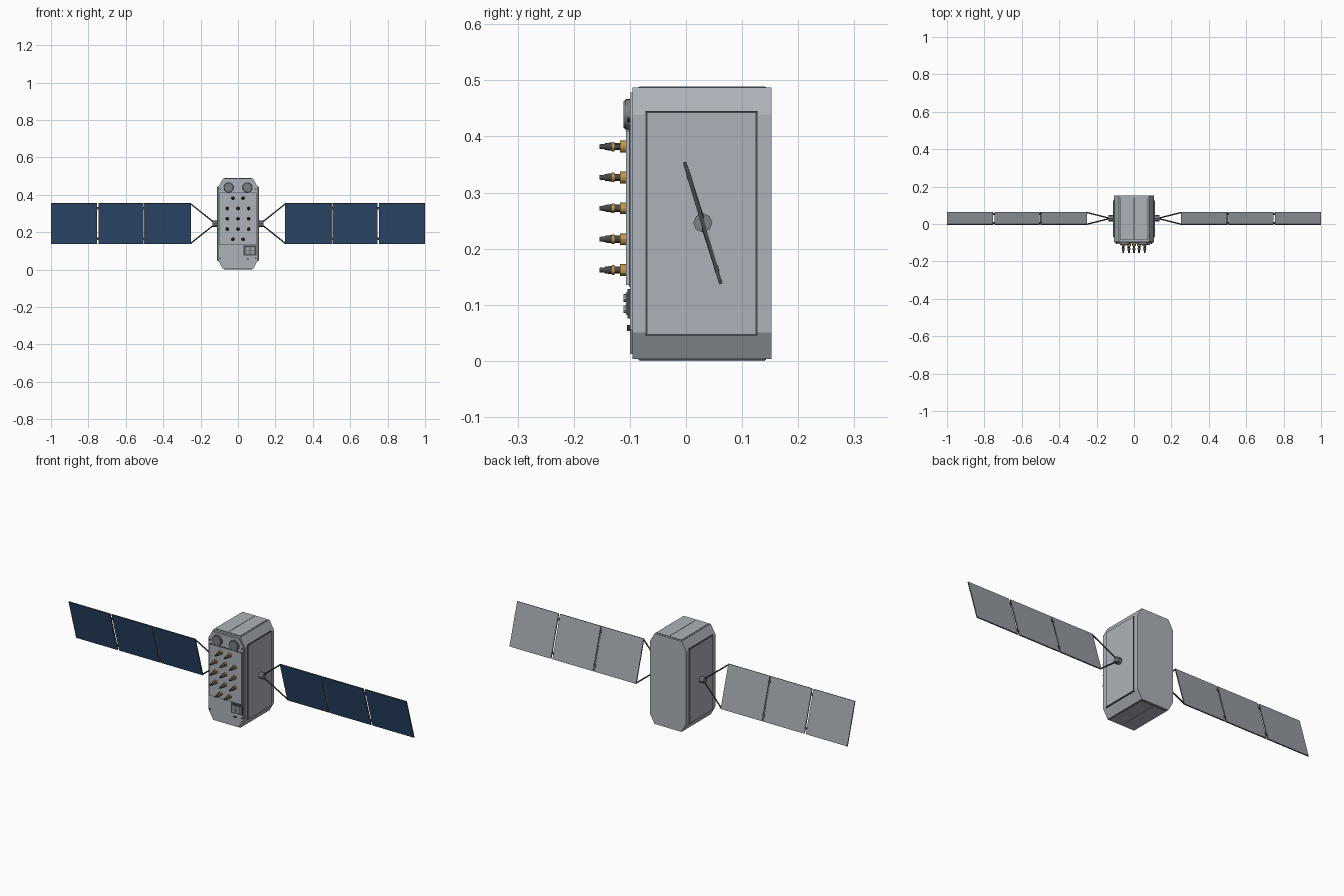
import bpy, bmesh, math
from mathutils import Matrix, Vector

cube = bpy.data.objects.get("Cube")
if cube:
    bpy.data.objects.remove(cube, do_unlink=True)


def material(name, r, g, b):
    m = bpy.data.materials.new(name)
    m.use_nodes = True
    m.diffuse_color = (r, g, b, 1)
    bsdf = next(n for n in m.node_tree.nodes if n.type == 'BSDF_PRINCIPLED')
    bsdf.inputs["Base Color"].default_value = (r, g, b, 1)
    return m


SILVER = material("silver_grey", 0.42, 0.45, 0.49)
GREY = material("panel_back_grey", 0.32, 0.34, 0.37)
STEEL = material("steel_grey", 0.20, 0.22, 0.24)
DARK = material("dark_grey", 0.06, 0.065, 0.07)
BLUE = material("solar_blue", 0.03, 0.08, 0.18)
GOLD = material("gold", 0.55, 0.32, 0.06)


def finish(name, bm, mats, smooth=False):
    bmesh.ops.recalc_face_normals(bm, faces=bm.faces)
    mesh = bpy.data.meshes.new(name)
    bm.to_mesh(mesh)
    bm.free()
    for m in mats:
        mesh.materials.append(m)
    ob = bpy.data.objects.new(name, mesh)
    bpy.context.collection.objects.link(ob)
    if smooth:
        bpy.ops.object.select_all(action='DESELECT')
        ob.select_set(True)
        bpy.context.view_layer.objects.active = ob
        bpy.ops.object.shade_smooth_by_angle()
    return ob


def box(name, x, y, z, mat, matrix=None):
    """Box from three (low, high) ranges."""
    bm = bmesh.new()
    size = [b - a for a, b in (x, y, z)]
    mid = Vector([(a + b) / 2 for a, b in (x, y, z)])
    bmesh.ops.create_cube(bm, size=1, matrix=Matrix.Translation(mid) @ Matrix.Diagonal((*size, 1)))
    ob = finish(name, bm, [mat])
    if matrix:
        ob.matrix_world = matrix
    return ob


def octagon_block(name, half, z0, z1, cx, cz, y0, y1, mat):
    """Chamfered rectangle in x and z, extruded along y."""
    corner = [(half, z0 + cz), (half, z1 - cz), (half - cx, z1), (cx - half, z1),
              (-half, z1 - cz), (-half, z0 + cz), (cx - half, z0), (half - cx, z0)]
    bm = bmesh.new()
    face = bm.faces.new([bm.verts.new((x, y0, z)) for x, z in corner])
    out = bmesh.ops.extrude_face_region(bm, geom=[face])
    bmesh.ops.translate(bm, vec=(0, y1 - y0, 0),
                        verts=[v for v in out['geom'] if isinstance(v, bmesh.types.BMVert)])
    return finish(name, bm, [mat])


def rod(name, a, b, r1, r2, mat, sides=12, smooth=True):
    """Cylinder or cone between two points."""
    a, b = Vector(a), Vector(b)
    turn = (b - a).to_track_quat('Z', 'Y').to_matrix().to_4x4()
    bm = bmesh.new()
    bmesh.ops.create_cone(bm, cap_ends=True, segments=sides, radius1=r1, radius2=r2,
                          depth=(b - a).length,
                          matrix=Matrix.Translation((a + b) / 2) @ turn)
    return finish(name, bm, [mat], smooth)


def span(s, a, b):
    return tuple(sorted((s * a, s * b)))


# Main body and front plates
octagon_block("body", 0.107, 0.003, 0.487, 0.027, 0.048, -0.095, 0.152, SILVER)
octagon_block("front_plate", 0.104, 0.012, 0.478, 0.027, 0.045, -0.1, -0.095, SILVER)
box("antenna_plate_seam", (-0.099, 0.099), (-0.102, -0.1), (0.133, 0.412), DARK)
box("antenna_plate", (-0.097, 0.097), (-0.107, -0.1), (0.135, 0.41), SILVER)

# Top and bottom cover strips over dark seams
for label, z, zs in (("top", 0.487, 0.002), ("bottom", 0.003, -0.003)):
    box(label + "_seam", (-0.074, 0.074), (-0.085, 0.143), tuple(sorted((z, z + zs * 0.4))), DARK)
    for s in (-1, 1):
        box(label + "_cover", span(s, 0.0015, 0.072), (-0.083, 0.141),
            tuple(sorted((z, z + zs))), SILVER)

# Side panels, hubs and bolts
for s, side in ((1, "left"), (-1, "right")):
    box(side + "_side_seam", span(s, 0.105, 0.109), (-0.072, 0.127), (0.045, 0.445), DARK)
    box(side + "_side_panel", span(s, 0.105, 0.111), (-0.069, 0.124), (0.048, 0.442), SILVER)
    rod(side + "_hub", (s * 0.11, 0.03, 0.246), (s * 0.135, 0.03, 0.246),
        0.017, 0.017, STEEL, 8, False)
    for z in (0.06, 0.43):
        rod(side + "_bolt", (s * 0.095, -0.1, z), (s * 0.095, -0.105, z), 0.004, 0.004, DARK, 8)

# Round sensors near the top
for s in (-1, 1):
    x = s * 0.05
    rod("sensor_base", (x, -0.1, 0.439), (x, -0.108, 0.439), 0.028, 0.028, STEEL, 20)
    rod("sensor_cap", (x, -0.108, 0.439), (x, -0.111, 0.439), 0.026, 0.024, STEEL, 20)

# Helical antennas: stacked gold and dark sections
SECTIONS = [(-0.107, -0.118, 0.0105, 0.0105, GOLD), (-0.118, -0.127, 0.0065, 0.0065, DARK),
            (-0.127, -0.132, 0.0085, 0.0085, GOLD), (-0.132, -0.144, 0.0075, 0.006, DARK),
            (-0.144, -0.154, 0.005, 0.004, DARK)]
for row in range(5):
    z = 0.382 - row * 0.055
    for x in ((-0.027, 0.027) if row in (0, 4) else (-0.057, 0, 0.057)):
        for y0, y1, r0, r1, mat in SECTIONS:
            rod("antenna_section", (x, y0, z), (x, y1, z), r0, r1, mat)

# Instrument box with four studs
box("instrument_base", (0.03, 0.1), (-0.104, -0.1), (0.076, 0.128), DARK)
box("instrument_face", (0.038, 0.092), (-0.107, -0.104), (0.082, 0.122), STEEL)
for x in (0.052, 0.078):
    for z in (0.092, 0.112):
        rod("instrument_stud", (x, -0.107, z), (x, -0.111, z), 0.007, 0.007, SILVER, 10)
box("small_connector", (0.045, 0.06), (-0.105, -0.1), (0.053, 0.06), DARK)

# Solar wings, tilted about the hub axis
tilt = Matrix.Translation((0, 0.03, 0.246)) @ Matrix.Rotation(0.29, 4, 'X')
H = 0.1135
for s, side in ((1, "left"), (-1, "right")):
    for x0, x1 in ((0.25, 0.496), (0.504, 0.746), (0.754, 1.0)):
        box(side + "_panel_core", span(s, x0, x1), (-0.0025, 0.002), (-H, H), DARK, tilt)
        box(side + "_solar_cells", span(s, x0 + 0.002, x1 - 0.002), (-0.0035, -0.0025),
            (-H + 0.002, H - 0.002), BLUE, tilt)
        box(side + "_panel_back", span(s, x0 + 0.001, x1 - 0.001), (0.002, 0.003),
            (-H + 0.001, H - 0.001), GREY, tilt)
    for x in (0.5, 0.75):
        for z in (-0.085, 0.085):
            box(side + "_hinge", span(s, x - 0.008, x + 0.008), (-0.004, 0.004),
                (z - 0.006, z + 0.006), DARK, tilt)
    box(side + "_hinge_bar", span(s, 0.497, 0.503), (-0.001, 0.001), (-H, H), STEEL, tilt)
    # Struts from the hub to the inner panel corners
    for z in (-1, 1):
        end = tilt @ Vector((s * 0.252, 0, z * (H - 0.004)))
        rod(side + "_strut", (s * 0.128, 0.03, 0.246 + z * 0.006), end, 0.0035, 0.0035, DARK, 8)
